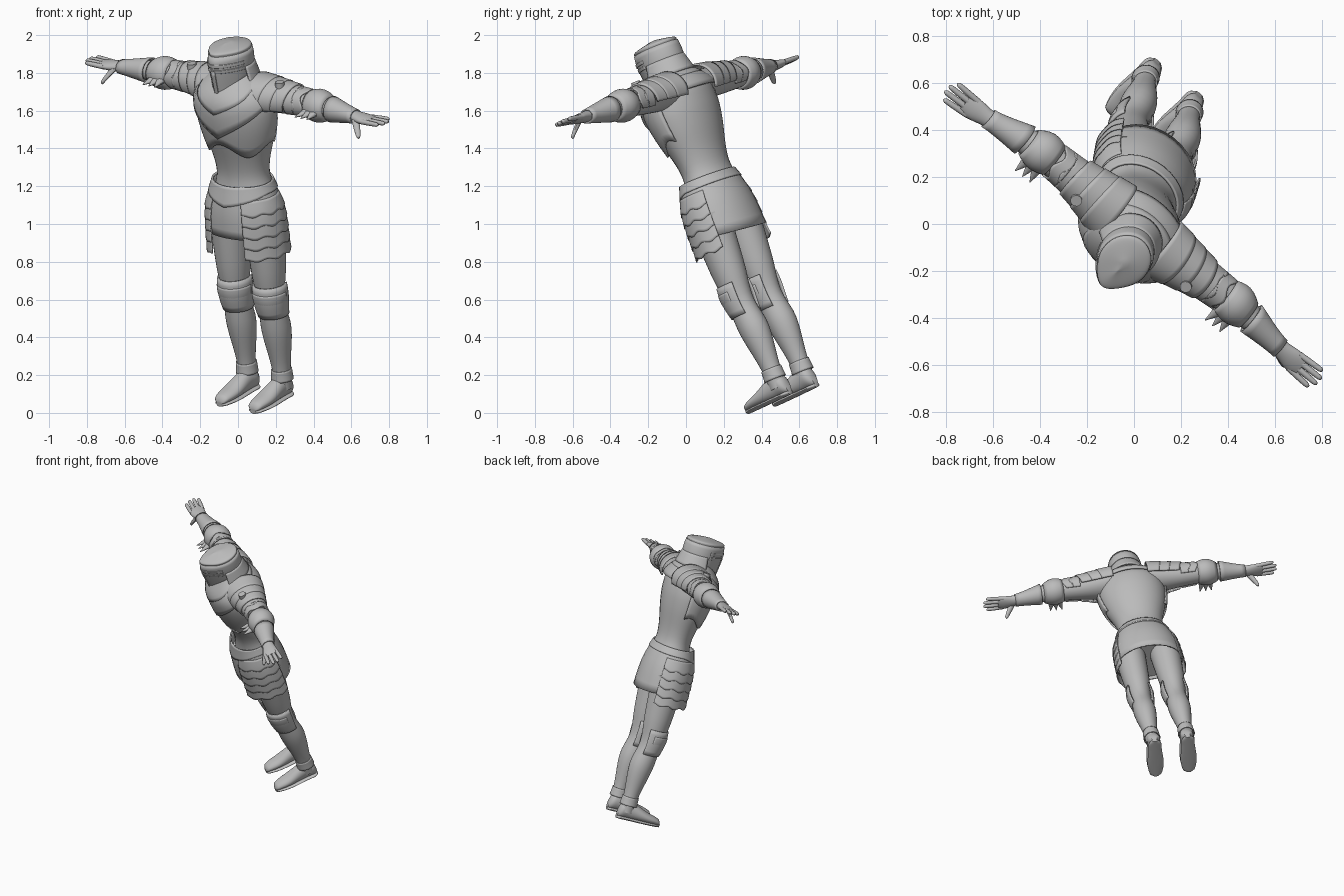
import bpy, bmesh, math
from mathutils import Matrix, Vector

cube = bpy.data.objects.get("Cube")
if cube:
    bpy.data.objects.remove(cube, do_unlink=True)

grey = (0.5, 0.5, 0.5, 1)
steel = bpy.data.materials.new("grey steel")
steel.use_nodes = True
steel.diffuse_color = grey
steel.node_tree.nodes["Principled BSDF"].inputs["Base Color"].default_value = grey

# The whole figure leans forward and is turned to one side
side = Vector((.775, -.61, -.165)).normalized()
up = Vector((-.08, -.365, .927))
up = (up - side * up.dot(side)).normalized()
turn = Matrix((side, up.cross(side), up)).transposed().to_4x4()
pose = Matrix.Translation((.14, .575, .08)) @ turn

FRONT, BACK, TOP, SIDE = -90, 90, 90, 0


def sample(sections, place):
    """Smooth centre and radii of a body at one place along its axis."""
    last = len(sections) - 1
    place = min(max(place, sections[0][0]), sections[last][0])
    i = max(k for k in range(last) if sections[k][0] <= place)
    before, start, end, after = (sections[min(max(i + k, 0), last)] for k in (-1, 0, 1, 2))
    length = end[0] - start[0]
    t = (place - start[0]) / length
    ease = t * t * (3 - 2 * t)
    result = []
    for pb, ps, pe, pa in zip(before[1:], start[1:], end[1:], after[1:]):
        slope_in = (pe - pb) / (end[0] - before[0]) * length
        slope_out = (pa - ps) / (after[0] - start[0]) * length
        bend = t * (1 - t) * ((1 - t) * slope_in - t * slope_out)
        result.append(ps + (pe - ps) * ease + bend)
    return result


def wrap(name, body, start, end, gap=0, flare=0, bulge=0, arc=None, edge=None,
         thick=0, mirror=False, prow=0, segments=32):
    """Skin that follows a body: a capped solid, or a plate when thick is set.
    The arc is its middle direction and half width; edge shifts the end ring."""
    axis, sections = body
    along = "xyz".index(axis)
    across, upward = [i for i in range(3) if i != along]
    middle, half = arc or (0, 180)
    columns = segments + 1 if arc else segments
    rows = 6 if thick else 24
    bm = bmesh.new()
    rings = []
    for row in range(rows + 1):
        f = row / rows
        grow = gap + flare * f + bulge * math.sin(math.pi * f)
        ring = []
        for column in range(columns):
            angle = middle - half + 2 * half * column / segments
            place = start + (end - start) * f + (f * edge(angle) if edge else 0)
            cu, cv, ru, rv = sample(sections, place)
            c, s = math.cos(math.radians(angle)), math.sin(math.radians(angle))
            point = Vector()
            point[along] = place
            point[across] = cu + (ru + grow) * c
            point[upward] = cv + (rv + grow) * s - prow * max(0, -s) ** 6
            ring.append(bm.verts.new(point))
        rings.append(ring)
    for a, b in zip(rings, rings[1:]):
        for j in range(segments):
            k = (j + 1) % columns
            bm.faces.new((a[j], a[k], b[k], b[j]))
    if not thick:
        bm.faces.new(rings[0])
        bm.faces.new(rings[-1])
    bmesh.ops.recalc_face_normals(bm, faces=bm.faces)
    mesh = bpy.data.meshes.new(name)
    bm.to_mesh(mesh)
    bm.free()
    mesh.materials.append(steel)
    mesh.shade_smooth()
    mesh.set_sharp_from_angle(angle=math.radians(40))
    part = bpy.data.objects.new(name, mesh)
    bpy.context.collection.objects.link(part)
    part.matrix_world = pose
    if thick:
        solidify = part.modifiers.new("thickness", "SOLIDIFY")
        solidify.thickness, solidify.offset = thick, 0
    if mirror:
        part.modifiers.new("other side", "MIRROR").use_mirror_merge = False


def solid(name, body, **options):
    """The full length of a body."""
    wrap(name, body, body[1][0][0], body[1][-1][0], **options)


def point_edge(drop, spread):
    """Edge that falls in straight lines to a point at the front."""
    return lambda angle: -drop * max(0, 1 - abs((angle - FRONT + 180) % 360 - 180) / spread)


def wave_edge(depth, waves):
    """Edge with even scallops."""
    return lambda angle: depth * math.cos(math.radians(waves * angle))


def sine_edge(depth):
    """Edge shifted most at the back or the top, and the other way opposite."""
    return lambda angle: depth * math.sin(math.radians(angle))


# Bodies: place along the axis, two centre coordinates and two radii
torso = "z", [(z, 0, 0, r, r * .75) for z, r in
              ((1.16, .19), (1.31, .155), (1.55, .215), (1.66, .23), (1.76, .21), (1.87, .08))]
hips = "z", [(z, 0, -.012, r, r * .8) for z, r in ((.85, .228), (1.1, .216), (1.26, .17))]
leg = "z", [(z, .12, y, r, r * 1.08) for z, y, r in
            ((.07, .02, .046), (.19, .02, .049), (.41, .01, .077),
             (.57, -.01, .069), (.75, -.01, .089), (1.06, 0, .108))]
arm = "x", [(x, y, 1.74, r, r * flat) for x, y, r, flat in
            ((.13, .04, .11, .75), (.34, .05, .08, .95), (.55, .05, .066, .95),
             (.78, .02, .038, .85), (.88, .01, .052, .42), (.92, .01, .046, .3))]
foot = [(-.235, .02, .01), (-.22, .04, .022), (-.13, .056, .036), (0, .046, .06), (.06, .042, .055), (.08, .02, .03)]
shoe = "y", [(y, .115, .025 + tall, wide, tall) for y, wide, tall in foot]
sole = "y", [(y, .115, .025, wide, .012) for y, wide, tall in foot]
head = "z", [(z, 0, -.012, r, r * 1.13) for z, r in
             ((1.7, .085), (1.93, .11), (2, .106), (2.02, .097), (2.04, .01))]

# Torso armour
solid("torso", torso)
wrap("breastplate", torso, 1.75, 1.465, gap=.008, arc=(FRONT, 105), edge=wave_edge(.035, 4), thick=.01)
wrap("outer_collar", torso, 1.85, 1.72, gap=.018, edge=point_edge(.18, 75), thick=.012, segments=48)
wrap("inner_collar", torso, 1.87, 1.8, gap=.022, edge=point_edge(.12, 60), thick=.01, segments=48)

# Skirt, pointed belt and overlapping side plates
wrap("skirt", hips, 1.25, .95, edge=sine_edge(-.03), thick=.01)
wrap("skirt_lining", hips, 1.15, 1, gap=-.01)
wrap("belt", hips, 1.26, 1.21, gap=.003, flare=.004, edge=point_edge(.06, 75), thick=.01)
for i in range(5):
    z = 1.19 - .062 * i
    wrap("side_plate", hips, z, z - .08, gap=.006, flare=.006, arc=(SIDE - 16, 46),
         edge=wave_edge(.007, 12), thick=.008, mirror=True)

# Legs and leg armour
solid("leg", leg, mirror=True)
wrap("knee_guard", leg, .68, .5, gap=.004, bulge=.014, arc=(FRONT, 125), thick=.01, mirror=True)
wrap("knee_band", leg, .64, .57, gap=.016, bulge=.004, arc=(FRONT, 100), thick=.008, mirror=True)
wrap("ankle_cuff", leg, .18, .12, gap=.002, flare=.006, thick=.008, mirror=True)
solid("shoe", shoe, mirror=True)
solid("sole", sole, mirror=True)

# Arms with shoulder, upper arm, elbow and wrist plates
solid("arm", arm, mirror=True)
for i in range(3):
    x = .12 + .07 * i
    wrap("shoulder_plate", arm, x, x + .09, gap=.03 - .006 * i, flare=-.004, arc=(TOP, 115),
         edge=sine_edge(.025), thick=.01, mirror=True)
for x in (.35, .4):
    wrap("upper_arm_plate", arm, x, x + .06, gap=.006, arc=(TOP, 130),
         edge=wave_edge(.012, 4), thick=.008, mirror=True)
wrap("elbow_guard", arm, .47, .6, gap=.002, bulge=.018, thick=.01, mirror=True)
wrap("wrist_cuff", arm, .8, .62, gap=.004, flare=.008, thick=.008, mirror=True)
stud = "z", [(z, .3, .01, .025, .025) for z in (1.8, 1.85)]
solid("shoulder_stud", stud, mirror=True, segments=16)
for x in (.48, .52, .56):
    spike = "y", [(-.1, x, 1.72, .002, .002), (0, (x + .53) / 2, 1.73, .035, .025)]
    solid("elbow_spike", spike, mirror=True, segments=12)

# Hands
for i in range(4):
    y = .01 + .026 * (i - 1.5)
    tip = 1.02 if i in (1, 2) else 1
    fan = .01 + .031 * (i - 1.5)
    finger = "x", [(.88, y, 1.74, .014, .014), (tip - .01, fan, 1.745, .011, .011), (tip, fan, 1.745, .004, .004)]
    solid("finger", finger, mirror=True, segments=12)
thumb = "z", [(1.655, .875, -.06, .005, .005), (1.67, .87, -.055, .013, .013), (1.74, .82, -.01, .024, .018)]
solid("thumb", thumb, mirror=True, segments=12)

# Helmet with a keeled face, eye slit and flared neck guard
keel = dict(prow=.03, segments=48)
wrap("neck", head, 1.8, 2, gap=-.02)
wrap("helmet", head, 2, 1.85, edge=point_edge(.11, 70), thick=.01, **keel)
wrap("helmet_crown", head, 1.98, 2.04, **keel)
for z in (1.91, 1.94):
    wrap("eye_band", head, z, z + .018, gap=.004, arc=(FRONT, 75), thick=.01, **keel)
wrap("nose_ridge", head, 1.92, 1.75, gap=.006, arc=(FRONT, 6), thick=.01, **keel)
wrap("neck_guard", head, 1.92, 1.83, gap=.002, flare=.035, arc=(BACK, 100), thick=.01)
